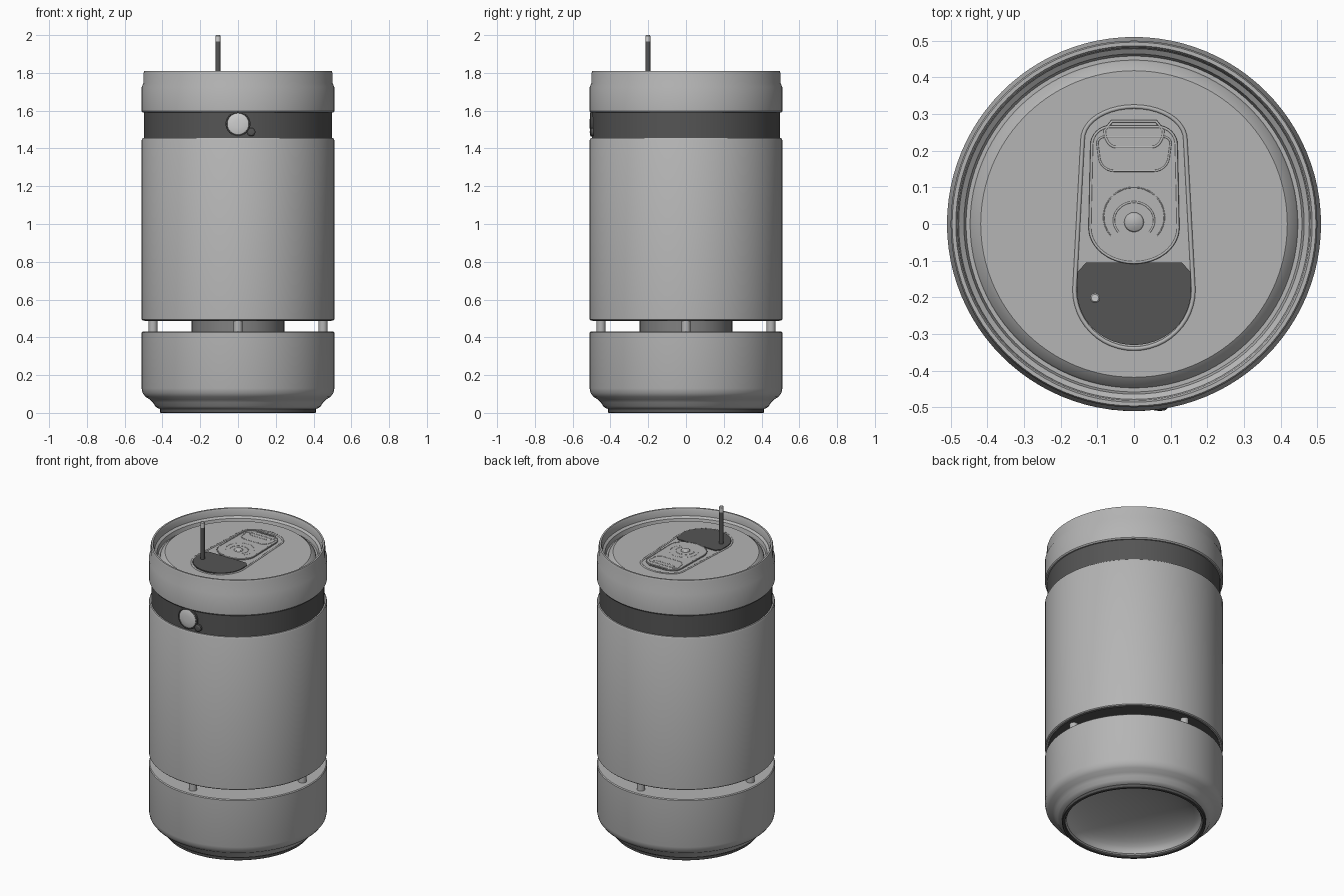
import bpy, bmesh, math
from mathutils import Matrix, Vector

if "Cube" in bpy.data.objects:
    bpy.data.objects.remove(bpy.data.objects["Cube"])


def material(name, v):
    m = bpy.data.materials.new(name)
    m.diffuse_color = (v, v, v, 1)
    m.use_nodes = True
    m.node_tree.nodes["Principled BSDF"].inputs["Base Color"].default_value = m.diffuse_color
    return m


SILVER = material("silver", 0.46)
DARK = material("dark grey", 0.09)
MID = material("mid grey", 0.22)
LIGHT = material("light silver", 0.62)


def finish(name, bm, mat, angle=30):
    bmesh.ops.recalc_face_normals(bm, faces=bm.faces)
    me = bpy.data.meshes.new(name)
    bm.to_mesh(me)
    bm.free()
    me.materials.append(mat)
    ob = bpy.data.objects.new(name, me)
    bpy.context.collection.objects.link(ob)
    bpy.ops.object.select_all(action='DESELECT')
    ob.select_set(True)
    bpy.context.view_layer.objects.active = ob
    bpy.ops.object.shade_smooth_by_angle(angle=math.radians(angle))
    return ob


def lathe(name, profile, mat, closed=False, steps=96, matrix=None):
    """Spin (radius, z) points around the z axis."""
    bm = bmesh.new()
    vs = [bm.verts.new((r, 0, z)) for r, z in profile]
    es = [bm.edges.new(p) for p in zip(vs, vs[1:])]
    if closed:
        es.append(bm.edges.new((vs[-1], vs[0])))
    bmesh.ops.spin(bm, geom=vs + es, cent=(0, 0, 0), axis=(0, 0, 1),
                   angle=2 * math.pi, steps=steps)
    bmesh.ops.remove_doubles(bm, verts=bm.verts, dist=1e-5)
    if matrix:
        bm.transform(matrix)
    return finish(name, bm, mat)


def arc(cx, cy, rx, ry, a0, a1, n=12):
    return [(cx + rx * math.cos(math.radians(a0 + (a1 - a0) * i / n)),
             cy + ry * math.sin(math.radians(a0 + (a1 - a0) * i / n))) for i in range(n + 1)]


def plate(name, outline, z0, z1, mat):
    """Extrude a flat outline from z0 up to z1."""
    bm = bmesh.new()
    f = bm.faces.new([bm.verts.new((x, y, z0)) for x, y in outline])
    top = bmesh.ops.extrude_face_region(bm, geom=[f])
    for v in top["geom"]:
        if isinstance(v, bmesh.types.BMVert):
            v.co.z = z1
    return finish(name, bm, mat)


def bead(name, outline, z, r, mat, cyclic=True):
    """Round wire following a flat outline."""
    cu = bpy.data.curves.new(name, 'CURVE')
    cu.dimensions = '3D'
    cu.bevel_depth, cu.bevel_resolution = r, 2
    cu.use_fill_caps = True
    sp = cu.splines.new('POLY')
    sp.points.add(len(outline) - 1)
    for p, (x, y) in zip(sp.points, outline):
        p.co = (x, y, z, 1)
    sp.use_cyclic_u = cyclic
    cu.materials.append(mat)
    ob = bpy.data.objects.new(name, cu)
    bpy.context.collection.objects.link(ob)
    return ob


# Base cup with rounded shoulder and hollow domed underside
dome = [(0.385 * math.sin(a), 0.02 + 0.12 * math.cos(a))
        for a in [math.pi / 2 * i / 10 for i in range(10, -1, -1)]]
lathe("base", [(0, 0.43), (0.505, 0.43), (0.51, 0.425), (0.51, 0.13), (0.505, 0.105),
               (0.49, 0.085), (0.465, 0.07), (0.45, 0.055), (0.438, 0.035), (0.425, 0.025),
               (0.41, 0.02), (0.40, 0.008)] + dome, SILVER)
lathe("foot_ring", [(0.412, 0.022), (0.412, 0.003), (0.408, 0), (0.397, 0),
                    (0.393, 0.004), (0.393, 0.022)], DARK, closed=True)

# Open gap: central column and four small posts
lathe("core_column", [(0.245, 0.42), (0.245, 0.50)], MID)
for i in range(4):
    a = math.pi / 2 * i
    lathe("post", [(0.024, 0.42), (0.024, 0.50)], SILVER, steps=20,
          matrix=Matrix.Translation((0.45 * math.cos(a), 0.45 * math.sin(a), 0)))

# Main body, dark band and upper collar
lathe("body", [(0, 0.49), (0.505, 0.49), (0.51, 0.495), (0.51, 1.445), (0.505, 1.455),
               (0.49, 1.455)], SILVER)
lathe("gap_ceiling", [(0.0, 0.487), (0.495, 0.487), (0.495, 0.492), (0, 0.492)], DARK)
lathe("band", [(0.497, 1.45), (0.497, 1.60)], DARK)
lathe("collar_and_rim", [(0.49, 1.59), (0.505, 1.59), (0.51, 1.597), (0.51, 1.725),
                         (0.50, 1.747), (0.50, 1.80), (0.496, 1.81), (0.486, 1.81),
                         (0.481, 1.80), (0.478, 1.765), (0.464, 1.755), (0.458, 1.73),
                         (0.447, 1.73)], SILVER)

# Lid panel with sloped edge
lathe("lid", [(0.447, 1.73), (0.443, 1.74), (0.418, 1.76), (0, 1.76)], SILVER)

# Raised bead around the tab and mouth
surround = (arc(0, 0.23, 0.14, 0.09, 0, 180, 20) + arc(0, -0.18, 0.162, 0.16, 180, 360, 24))
bead("surround_bead", surround, 1.759, 0.006, SILVER)

# Dark mouth panel with clipped corners
mouth = [(0.13, -0.105), (-0.13, -0.105), (-0.154, -0.13)] + \
    arc(0, -0.185, 0.155, 0.145, 180, 360, 24) + [(0.154, -0.13)]
plate("mouth_panel", mouth, 1.757, 1.766, DARK)

# Pull tab, with lower finger hole and raised lips
tab = (arc(0.065, 0.215, 0.05, 0.05, 0, 90, 8) + arc(-0.065, 0.215, 0.05, 0.05, 90, 180, 8) +
       arc(0, -0.01, 0.12, 0.095, 180, 360, 24))
plate("tab", tab, 1.758, 1.770, SILVER)
bead("tab_lip", tab, 1.768, 0.004, SILVER)
hole = (arc(0.08, 0.22, 0.02, 0.018, 0, 90, 5) + arc(-0.08, 0.22, 0.02, 0.018, 90, 180, 5) +
        arc(-0.055, 0.185, 0.04, 0.04, 190, 270, 6) + arc(0.055, 0.185, 0.04, 0.04, 270, 350, 6))
bead("tab_hole_lip", hole, 1.769, 0.003, SILVER)
grip = arc(-0.05, 0.255, 0.03, 0.045, 180, 270, 6) + arc(0.05, 0.255, 0.03, 0.045, 270, 360, 6)
bead("tab_grip", grip + [(0.06, 0.28), (-0.06, 0.28)], 1.768, 0.004, SILVER)
bead("rivet_groove", arc(0, 0.01, 0.055, 0.05, -40, 220, 24), 1.769, 0.003, SILVER, False)
bead("rivet_surround", arc(0, 0.02, 0.083, 0.08, -40, 220, 24), 1.769, 0.002, SILVER, False)
lathe("rivet", [(0.028, 1.768), (0.024, 1.775), (0.014, 1.78), (0, 1.782)], SILVER, steps=24,
      matrix=Matrix.Translation((0, 0.005, 0)))

# Thin upright pin with pale tip
at_pin = Matrix.Translation((-0.106, -0.202, 0))
lathe("pin", [(0.0135, 1.76), (0.0135, 1.965)], DARK, steps=20, matrix=at_pin)
lathe("pin_tip", [(0.0135, 1.965), (0.0135, 1.995), (0.010, 2.0), (0, 2.0)], LIGHT,
      steps=20, matrix=at_pin)


# Front button with dark bezel and a small indicator
def facing(x, z):
    return Matrix.Translation((x, -0.49, z)) @ Matrix.Rotation(math.pi / 2, 4, 'X')


lathe("button_bezel", [(0.066, 0), (0.066, 0.014), (0.060, 0.017), (0.056, 0.014)], DARK,
      steps=40, matrix=facing(0, 1.53))
lathe("button", [(0.059, 0), (0.059, 0.014), (0.045, 0.018), (0.02, 0.02), (0, 0.02)], LIGHT,
      steps=40, matrix=facing(0, 1.53))
lathe("indicator", [(0.022, 0), (0.022, 0.012), (0.015, 0.018), (0, 0.02)], DARK,
      steps=24, matrix=facing(0.07, 1.487))
